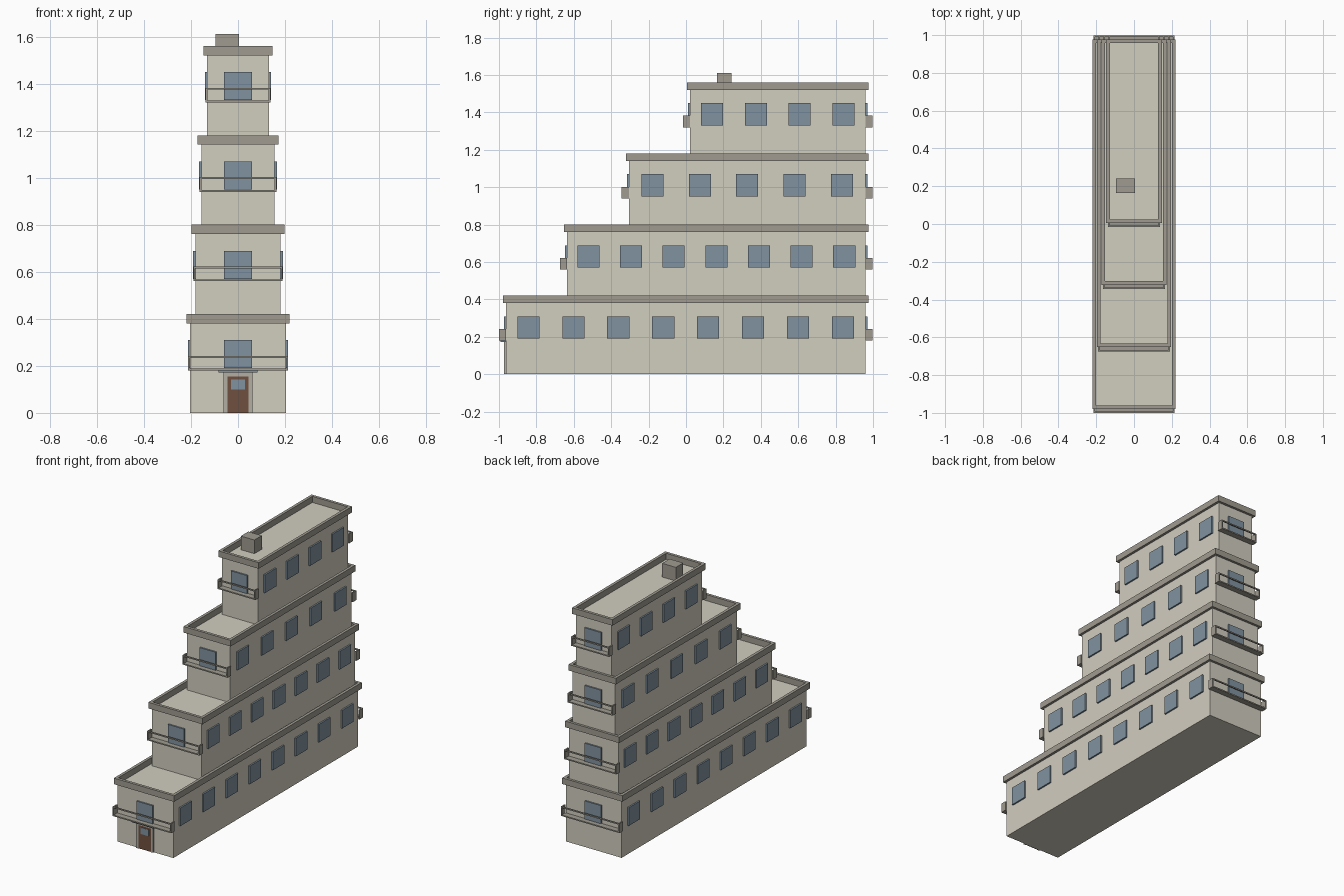
import bpy, bmesh
from mathutils import Matrix, Vector

if "Cube" in bpy.data.objects:
    bpy.data.objects.remove(bpy.data.objects["Cube"])


def material(name, r, g, b):
    m = bpy.data.materials.new(name)
    m.diffuse_color = (r, g, b, 1)
    m.use_nodes = True
    m.node_tree.nodes["Principled BSDF"].inputs["Base Color"].default_value = m.diffuse_color
    return m


WALL = material("wall", 0.64, 0.61, 0.52)
TRIM = material("trim", 0.35, 0.33, 0.28)
GLASS = material("glass", 0.22, 0.29, 0.35)
FRAME = material("frame", 0.45, 0.43, 0.37)
WOOD = material("wood", 0.16, 0.08, 0.05)


def boxes(name, mat, spans):
    """One object made of boxes, each (x0, x1, y0, y1, z0, z1)."""
    bm = bmesh.new()
    for x0, x1, y0, y1, z0, z1 in spans:
        centre = Vector((x0 + x1, y0 + y1, z0 + z1)) / 2
        size = (abs(x1 - x0), abs(y1 - y0), abs(z1 - z0), 1)
        bmesh.ops.create_cube(bm, size=1, matrix=Matrix.Translation(centre) @ Matrix.Diagonal(size))
    mesh = bpy.data.meshes.new(name)
    bm.to_mesh(mesh)
    bm.free()
    mesh.materials.append(mat)
    ob = bpy.data.objects.new(name, mesh)
    bpy.context.collection.objects.link(ob)
    return ob


BACK, H = 0.96, 0.38      # shared rear wall, storey height
OUT, IN = 0.016, 0.003    # parapet overhang and inset
HALF_WIN = 0.059

# half width, front wall y, windows per side
storeys = [(0.203, -0.963, 8), (0.181, -0.636, 7), (0.156, -0.306, 5), (0.131, 0.021, 4)]

for k, (w, front, count) in enumerate(storeys):
    z = k * H
    n = k + 1
    boxes(f"storey_{n}", WALL, [(-w, w, front, BACK, z, z + H)])

    # parapet ring around the roof
    t, top = z + H, z + H + 0.04
    o, i = w + OUT, w - IN
    boxes(f"parapet_{n}", TRIM, [
        (-o, -i, front - OUT, BACK + OUT, t, top),
        (i, o, front - OUT, BACK + OUT, t, top),
        (-i, i, front - OUT, front + IN, t, top),
        (-i, i, BACK - IN, BACK + OUT, t, top)])

    # window panes: rows on both sides, one at each end
    z0, z1 = z + 0.19, z + 0.309
    step = (BACK - front) / count
    panes = []
    for s in (-1, 1):
        for j in range(count):
            y = front + step * (j + 0.5)
            panes.append((s * (w - 0.01), s * (w + 0.01), y - HALF_WIN, y + HALF_WIN, z0, z1))
    for y in (front, BACK):
        panes.append((-HALF_WIN, HALF_WIN, y - 0.01, y + 0.01, z0, z1))
    boxes(f"windows_{n}", GLASS, panes)

    # balconies: slab, end panels and front rail
    b = w * 1.05
    for side, y, d in (("front", front, -1), ("back", BACK, 1)):
        edge = y + d * 0.038
        parts = [(-b, b, y, edge, z + 0.18, z + 0.188),
                 (-b, b, edge - d * 0.008, edge, z + 0.234, z + 0.242)]
        for s in (-1, 1):
            parts.append((s * (b - 0.008), s * b, y, edge, z + 0.18, z + 0.242))
        boxes(f"balcony_{side}_{n}", TRIM, parts)

# entrance
f = storeys[0][1]
boxes("door_frame", FRAME, [(-0.062, -0.045, f - 0.009, f, 0, 0.172),
                            (0.045, 0.062, f - 0.009, f, 0, 0.172),
                            (-0.045, 0.045, f - 0.009, f, 0.155, 0.172)])
boxes("door", WOOD, [(-0.045, 0.045, f - 0.006, f, 0, 0.155)])
boxes("door_window", GLASS, [(-0.029, 0.029, f - 0.009, f, 0.1, 0.143)])
boxes("door_canopy", GLASS, [(-0.082, 0.082, f - 0.03, f, 0.172, 0.184)])

# roof vent box
boxes("roof_vent", TRIM, [(-0.095, 0.004, 0.165, 0.242, 4 * H, 1.61)])
